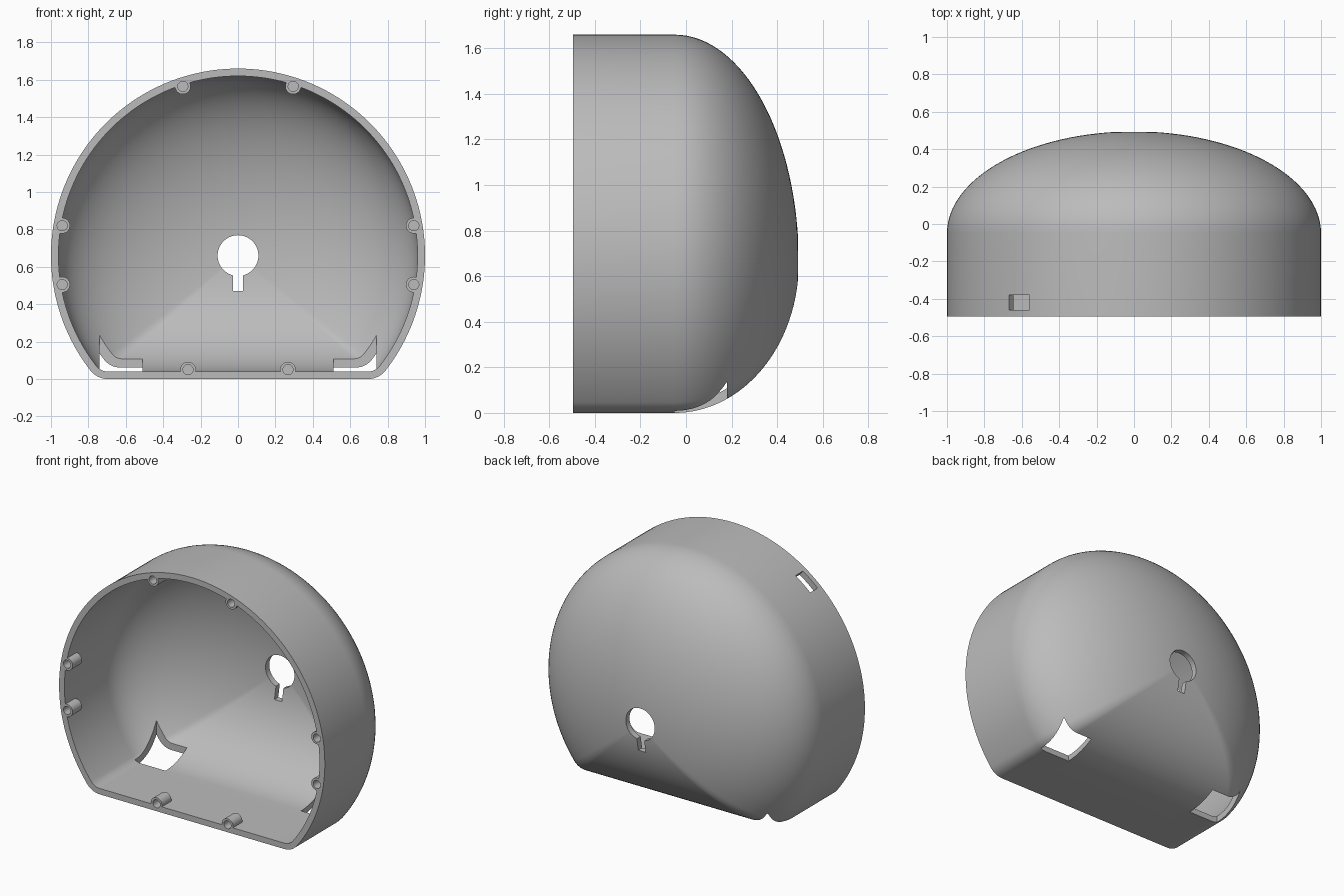
import bpy, bmesh, math
from mathutils import Matrix, Vector

cube = bpy.data.objects.get("Cube")
if cube:
    bpy.data.objects.remove(cube, do_unlink=True)

# Main measures
CZ = 0.66        # height of the dome axis
WALL = 0.04
FRONT = -0.495   # open rim
SPRING = -0.05   # where the straight skirt turns into the dome
DEPTH = 0.545

grey = bpy.data.materials.new("plain_grey")
grey.use_nodes = True
colour = (0.5, 0.5, 0.5, 1)
grey.diffuse_color = colour
grey.node_tree.nodes["Principled BSDF"].inputs["Base Color"].default_value = colour


def to_object(name, bm):
    bmesh.ops.recalc_face_normals(bm, faces=bm.faces)
    mesh = bpy.data.meshes.new(name)
    bm.to_mesh(mesh)
    bm.free()
    mesh.materials.append(grey)
    obj = bpy.data.objects.new(name, mesh)
    bpy.context.collection.objects.link(obj)
    return obj


def outline(inset):
    """Circle with a flat base and rounded lower corners, relative to the axis."""
    big, low, r = 1 - inset, CZ - inset, 0.12 - inset
    fx = math.sqrt((big - r) ** 2 - (low - r) ** 2)
    fz = r - low
    join = math.atan2(fz, fx)
    right = [(fx * i / 12, -low) for i in range(12)]
    for i in range(10):
        a = -math.pi / 2 + (join + math.pi / 2) * i / 10
        right.append((fx + r * math.cos(a), fz + r * math.sin(a)))
    for i in range(61):
        a = join + (math.pi / 2 - join) * i / 60
        right.append((big * math.cos(a), big * math.sin(a)))
    return right + [(-x, z) for x, z in right[-2:0:-1]]


def skin(bm, inset, depth):
    """Straight skirt closed by an elliptical dome; returns the front ring."""
    shape = outline(inset)
    steps = 32
    levels = [(FRONT, 1)]
    for i in range(steps):
        a = math.pi / 2 * i / steps
        levels.append((SPRING + depth * math.sin(a), math.cos(a)))
    rings = [[bm.verts.new((x * s, y, CZ + z * s)) for x, z in shape] for y, s in levels]
    pole = bm.verts.new((0, SPRING + depth, CZ))
    n = len(shape)
    for i in range(n):
        j = (i + 1) % n
        for a, b in zip(rings, rings[1:]):
            bm.faces.new((a[i], a[j], b[j], b[i]))
        bm.faces.new((rings[-1][i], rings[-1][j], pole))
    return rings[0]


def cylinder(bm, x, z, radius, y0, y1, sides=40):
    place = Matrix.Translation((x, (y0 + y1) / 2, z)) @ Matrix.Rotation(math.pi / 2, 4, 'X')
    bmesh.ops.create_cone(bm, cap_ends=True, segments=sides, radius1=radius,
                          radius2=radius, depth=y1 - y0, matrix=place)


def box(bm, centre, size, turn=0):
    place = (Matrix.Translation(centre) @ Matrix.Rotation(turn, 4, 'Y')
             @ Matrix.Diagonal(Vector(size).to_4d()))
    bmesh.ops.create_cube(bm, size=1, matrix=place)


def combine(target, name, bm, operation):
    tool = to_object(name, bm)
    tool.hide_render = True
    mod = target.modifiers.new(name, 'BOOLEAN')
    mod.operation, mod.object, mod.solver = operation, tool, 'EXACT'
    bpy.context.view_layer.objects.active = target
    bpy.ops.object.modifier_apply(modifier=mod.name)
    bpy.data.objects.remove(tool, do_unlink=True)


# Hollow shell: outer and inner skins joined by a flat rim
bm = bmesh.new()
outer = skin(bm, 0, DEPTH)
inner = skin(bm, WALL, DEPTH - WALL)
for i in range(len(outer)):
    j = (i + 1) % len(outer)
    bm.faces.new((outer[i], outer[j], inner[j], inner[i]))
shell = to_object("domed_shell", bm)

# Screw bosses around the rim, then their bores
bosses = [(s * x, z) for s in (-1, 1)
          for x, z in ((0.295, 1.565), (0.94, 0.82), (0.94, 0.505), (0.267, 0.05))]
bm = bmesh.new()
for x, z in bosses:
    cylinder(bm, x, z, 0.042, FRONT, FRONT + 0.1)
combine(shell, "screw_bosses", bm, 'UNION')
bm = bmesh.new()
for x, z in bosses:
    cylinder(bm, x, z, 0.027, FRONT - 0.1, FRONT + 0.085)
combine(shell, "screw_bores", bm, 'DIFFERENCE')

# Keyhole through the back
bm = bmesh.new()
cylinder(bm, 0, CZ, 0.109, 0.3, 0.7, 64)
combine(shell, "keyhole_round", bm, 'DIFFERENCE')
bm = bmesh.new()
box(bm, (0, 0.5, 0.56), (0.056, 0.5, 0.18))
combine(shell, "keyhole_slot", bm, 'DIFFERENCE')

# Two openings in the lower corners and one slot high in the right wall
bm = bmesh.new()
for side in (-1, 1):
    box(bm, (side * 0.625, 0.065, 0.15), (0.23, 0.23, 0.5))
turn = -math.asin(0.615)
box(bm, (math.sin(turn), -0.42, CZ + math.cos(turn)), (0.14, 0.08, 0.2), turn)
combine(shell, "wall_openings", bm, 'DIFFERENCE')

# Smooth curved walls, crisp edges
bpy.ops.object.select_all(action='DESELECT')
shell.select_set(True)
bpy.context.view_layer.objects.active = shell
bpy.ops.object.shade_smooth_by_angle(angle=math.radians(30))
